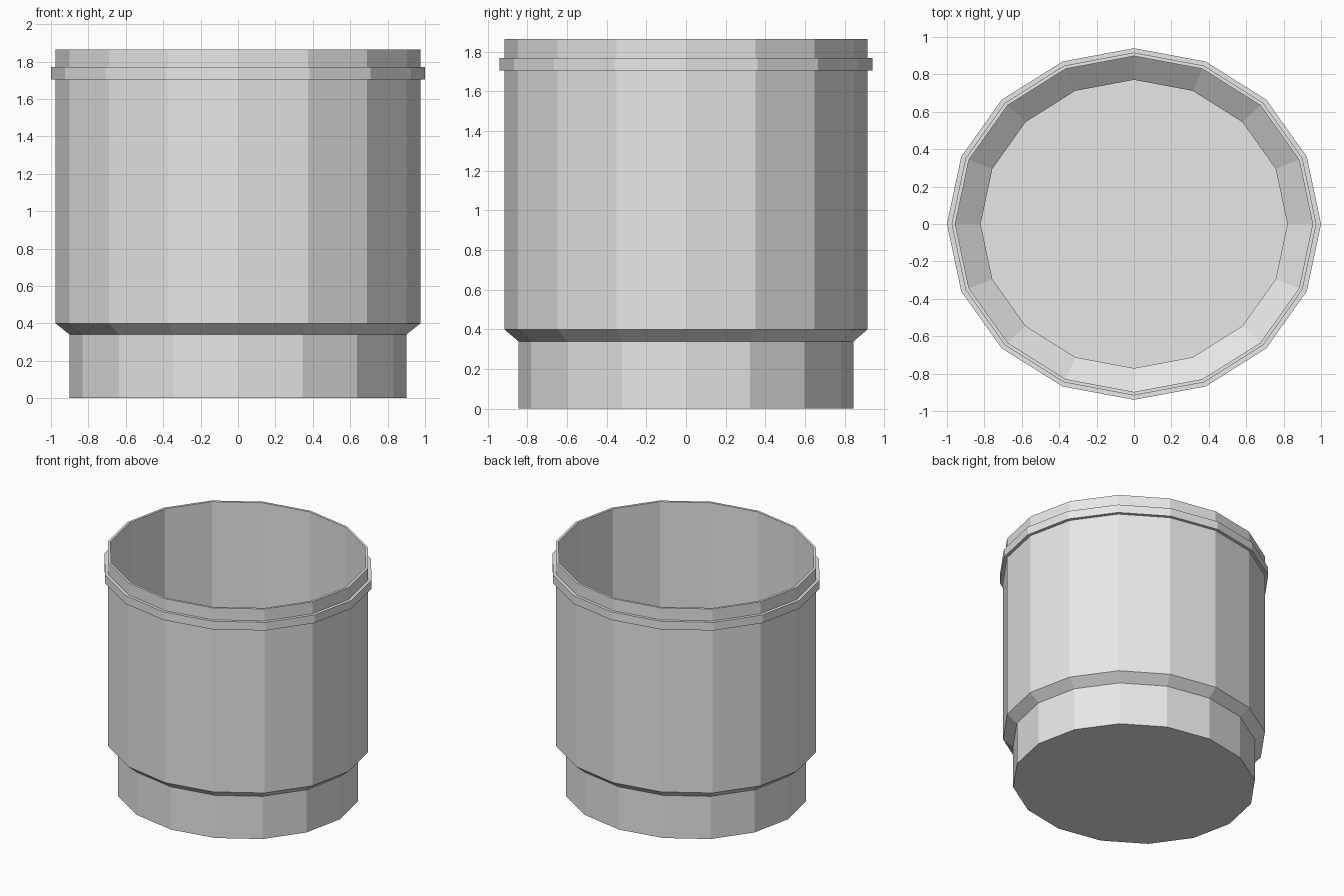
import bpy
import bmesh
import math

SIDES = 16
DEPTH_RATIO = 0.94  # the round shape is slightly narrower front to back

cube = bpy.data.objects.get("Cube")
if cube:
    bpy.data.objects.remove(cube, do_unlink=True)

grey = bpy.data.materials.new("light_grey")
grey.use_nodes = True
grey.diffuse_color = (0.8, 0.8, 0.8, 1)
grey.node_tree.nodes["Principled BSDF"].inputs["Base Color"].default_value = (0.8, 0.8, 0.8, 1)


def lathe(name, profile, closed=False):
    """Turn a (radius, height) profile into a faceted body; open ends get caps."""
    bm = bmesh.new()
    rings = []
    for radius, z in profile:
        ring = []
        for i in range(SIDES):
            a = math.tau * i / SIDES
            ring.append(bm.verts.new((radius * math.cos(a),
                                      radius * math.sin(a) * DEPTH_RATIO, z)))
        rings.append(ring)
    pairs = list(zip(rings, rings[1:]))
    if closed:
        pairs.append((rings[-1], rings[0]))
    else:
        bm.faces.new(rings[0])
        bm.faces.new(rings[-1])
    for low, high in pairs:
        for i in range(SIDES):
            j = (i + 1) % SIDES
            bm.faces.new((low[i], low[j], high[j], high[i]))
    bmesh.ops.recalc_face_normals(bm, faces=bm.faces)
    mesh = bpy.data.meshes.new(name)
    bm.to_mesh(mesh)
    bm.free()
    mesh.materials.append(grey)
    obj = bpy.data.objects.new(name, mesh)
    bpy.context.collection.objects.link(obj)
    return obj


# Hollow cup: narrow foot, flared shoulder, thin wall, then down the inside to the floor
lathe("cup_body", [
    (0.90, 0.0), (0.90, 0.34), (0.975, 0.40), (0.975, 1.865),
    (0.955, 1.865), (0.955, 0.40), (0.82, 0.30), (0.82, 0.08),
])

# Raised band around the wall just below the rim
lathe("rim_band", [
    (0.965, 1.705), (1.0, 1.705), (1.0, 1.77), (0.965, 1.77),
], closed=True)
